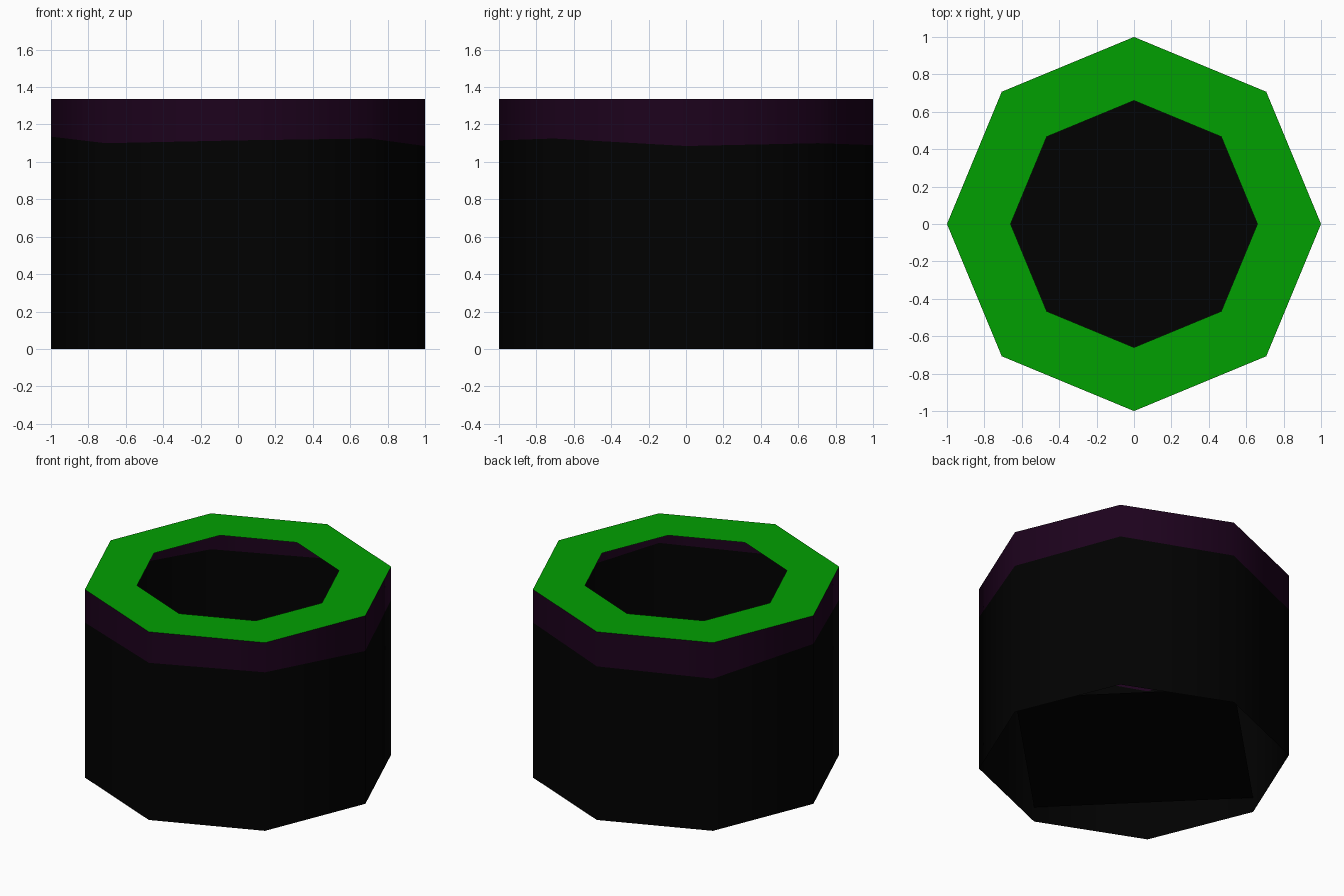
import bpy, bmesh, math

if "Cube" in bpy.data.objects:
    bpy.data.objects.remove(bpy.data.objects["Cube"])

SIDES = 8
R_OUT, R_IN = 1.0, 0.66
HEIGHT, FLOOR = 1.335, 0.105


def material(name, rgb):
    m = bpy.data.materials.new(name)
    m.diffuse_color = (*rgb, 1.0)
    m.use_nodes = True
    m.node_tree.nodes["Principled BSDF"].inputs["Base Color"].default_value = m.diffuse_color
    return m


BLACK = material("black", (0.0003, 0.0003, 0.0003))
PURPLE = material("dark purple", (0.012, 0.0006, 0.012))
GREEN = material("green", (0.0004, 0.35, 0.0004))


def ring(bm, radius, heights):
    """Polygon of vertices starting on the +x axis, one height per corner."""
    step = math.tau / len(heights)
    return [bm.verts.new((radius * math.cos(i * step), radius * math.sin(i * step), z))
            for i, z in enumerate(heights)]


def bridge(bm, low, high, mat):
    for i in range(SIDES):
        j = (i + 1) % SIDES
        bm.faces.new([low[i], low[j], high[j], high[i]]).material_index = mat


def finish(name, bm, mats, smooth):
    for f in bm.faces:
        f.smooth = smooth
    me = bpy.data.meshes.new(name)
    bm.to_mesh(me)
    bm.free()
    for m in mats:
        me.materials.append(m)
    ob = bpy.data.objects.new(name, me)
    bpy.context.collection.objects.link(ob)
    return ob


def level(z, count=SIDES):
    return [z] * count


# Hollow thin wall: black with an uneven purple band along the top
bm = bmesh.new()
base = ring(bm, R_OUT, level(0))
band = ring(bm, R_OUT, [1.085, 1.10, 1.09, 1.08, 1.135, 1.10, 1.115, 1.125])
top = ring(bm, R_OUT, level(HEIGHT))
bridge(bm, base, band, 0)
bridge(bm, band, top, 1)
finish("outer_wall", bm, [BLACK, PURPLE], True)

# Flat green rim, a thin ring over the hollow inside
bm = bmesh.new()
bridge(bm, ring(bm, R_OUT, level(HEIGHT)), ring(bm, R_IN, level(HEIGHT)), 0)
finish("rim", bm, [GREEN], False)

# Square floor plate set a little above the open bottom edge
bm = bmesh.new()
bm.faces.new(ring(bm, R_OUT, level(FLOOR, 4)))
finish("floor_plate", bm, [BLACK], False)
